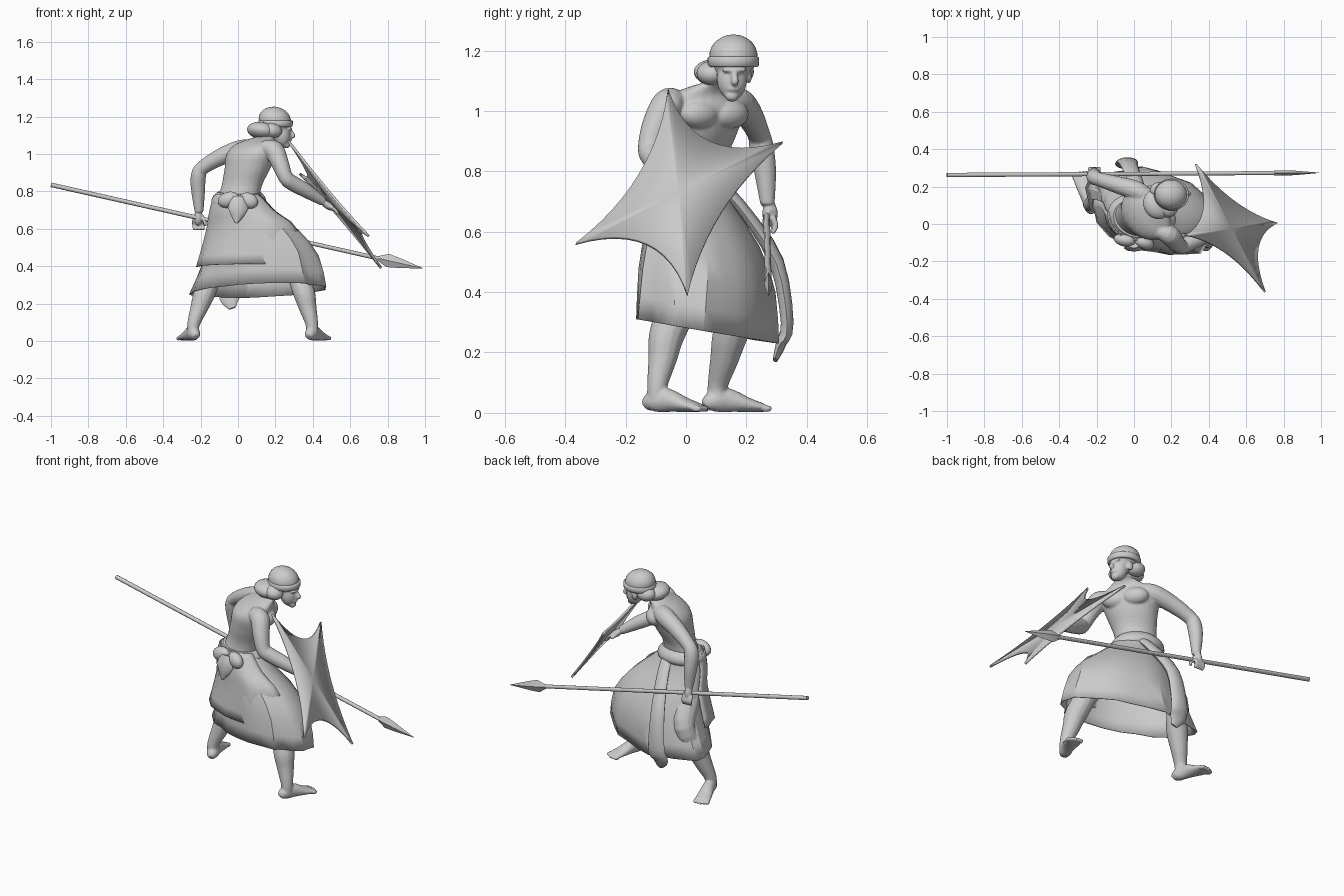
import bpy, bmesh, math, random
from mathutils import Vector, Matrix

if "Cube" in bpy.data.objects:
    bpy.data.objects.remove(bpy.data.objects["Cube"])

random.seed(4)
V = Vector


def interp(rows, steps):
    """Catmull-Rom through rows of numbers."""
    if steps < 2:
        return [list(r) for r in rows]
    out, n = [], len(rows)
    for i in range(n - 1):
        p = [rows[max(i - 1, 0)], rows[i], rows[i + 1], rows[min(i + 2, n - 1)]]
        for s in range(steps):
            t = s / steps
            out.append([0.5 * (2 * b + (c - a) * t + (2 * a - 5 * b + 4 * c - d) * t * t
                               + (3 * b - a - 3 * c + d) * t ** 3) for a, b, c, d in zip(*p)])
    return out + [list(rows[-1])]


def bridge(bm, rings, closed=True, caps=True):
    rings = [[bm.verts.new(c) for c in r] for r in rings]
    n = len(rings[0])
    for r0, r1 in zip(rings, rings[1:]):
        for i in range(n if closed else n - 1):
            j = (i + 1) % n
            bm.faces.new((r0[i], r0[j], r1[j], r1[i]))
    if caps:
        bm.faces.new(rings[0][::-1])
        bm.faces.new(rings[-1])


def tube(bm, rows, ref=(0, 1, 0), n=14, steps=4):
    """rows: x, y, z, half width, half height."""
    rows = interp(rows, steps)
    pts = [V(r[:3]) for r in rows]
    rings = []
    for i, r in enumerate(rows):
        t = (pts[min(i + 1, len(pts) - 1)] - pts[max(i - 1, 0)]).normalized()
        u = t.cross(V(ref)).normalized()
        v = t.cross(u)
        rings.append([pts[i] + u * r[3] * math.cos(2 * math.pi * k / n)
                      + v * r[4] * math.sin(2 * math.pi * k / n) for k in range(n)])
    bridge(bm, rings)


def limb(bm, *rows, ref=(0, 1, 0)):
    tube(bm, [(*r, r[3]) for r in rows], ref)


def loft(bm, rows, n=24, steps=4, arc=None, caps=True, ripple=0.0):
    """rows: cx, cy, z, radius a, radius b, turn in degrees, z tilt along y."""
    rows = interp(rows, steps)
    fold = [random.uniform(-1, 1) * ripple for _ in range(n)]
    a0, a1 = arc or (0, 360)
    div = n - 1 if arc else n
    rings = []
    for q, (cx, cy, z, a, b, rot, tilt) in enumerate(rows):
        ring = []
        for k in range(n):
            ang = math.radians(a0 + (a1 - a0) * k / div)
            f = 1 + fold[k] * q / len(rows)
            p = Matrix.Rotation(math.radians(rot), 3, 'Z') @ V((a * f * math.cos(ang), b * f * math.sin(ang), 0))
            ring.append(V((cx + p.x, cy + p.y, z + tilt * p.y)))
        rings.append(ring)
    bridge(bm, rings, arc is None, caps)


def ball(bm, c, r, turn=0, tilt=0, seg=24):
    m = (Matrix.Translation(c) @ Matrix.Rotation(math.radians(turn), 4, 'Z')
         @ Matrix.Rotation(math.radians(tilt), 4, 'Y') @ Matrix.Diagonal((*r, 1)))
    bmesh.ops.create_uvsphere(bm, u_segments=seg, v_segments=seg // 2, radius=1, matrix=m)


def finish(bm, name, angle=40):
    bmesh.ops.recalc_face_normals(bm, faces=bm.faces)
    me = bpy.data.meshes.new(name)
    bm.to_mesh(me)
    bm.free()
    ob = bpy.data.objects.new(name, me)
    bpy.context.collection.objects.link(ob)
    bpy.ops.object.select_all(action='DESELECT')
    ob.select_set(True)
    bpy.context.view_layer.objects.active = ob
    bpy.ops.object.shade_smooth_by_angle(angle=math.radians(angle))
    return ob


# Body: twisted torso and neck, leaning toward +x
bm = bmesh.new()
loft(bm, [(0, .03, .62, .12, .10, -20, 0), (0, .03, .74, .118, .095, -22, 0),
          (.02, .035, .83, .115, .088, -32, 0), (.05, .045, .92, .135, .108, -45, 0),
          (.07, .055, 1.0, .155, .115, -52, 0), (.09, .065, 1.05, .14, .085, -55, 0),
          (.125, .085, 1.08, .08, .06, -55, 0), (.16, .11, 1.10, .045, .045, -55, 0),
          (.195, .135, 1.15, .04, .042, -55, 0)])
for c in ((.165, .045, .99), (.11, .14, .99)):      # chest muscles
    ball(bm, c, (.05, .075, .05), 35)
# Shield arm
limb(bm, (.13, -.035, 1.03, .04), (.19, -.06, 1.02, .054), (.225, -.1, .95, .047),
     (.255, -.12, .875, .04), (.29, -.105, .845, .042), (.37, -.07, .80, .038), (.455, -.03, .745, .024))
# Spear arm
limb(bm, (.09, .13, 1.03, .04), (.02, .175, 1.025, .052), (-.09, .21, .985, .046),
     (-.19, .24, .925, .038), (-.212, .25, .88, .041), (-.213, .262, .80, .037), (-.208, .27, .69, .024),
     ref=(.5, 1, .3))
# Hands with fingers
ball(bm, (-.213, .278, .66), (.022, .026, .042))
ball(bm, (.48, -.022, .725), (.042, .028, .02), 10, 35)
for k in range(4):
    x = -.236 + .016 * k
    limb(bm, (x, .285, .65, .011), (x, .297, .62, .010), (x + .004, .285, .595, .008))
    y = -.045 + .015 * k
    limb(bm, (.495, y, .72, .010), (.525, y + .003, .695, .009), (.535, y + .005, .675, .008))
limb(bm, (-.195, .275, .67, .011), (-.178, .262, .64, .010), (-.175, .262, .615, .008))
limb(bm, (.47, -.005, .725, .010), (.49, .02, .705, .009))
# Legs and feet
for hip, knee, calf, ankle, toe in (
        ((.06, .01, .65), (.30, .0, .40), (.35, -.06, .27), (.395, -.095, .09), (.458, .055)),
        ((-.05, .04, .65), (-.13, .2, .40), (-.175, .15, .27), (-.238, .105, .09), (-.287, .265))):
    limb(bm, (*hip, .085), (*((V(hip) + V(knee)) / 2), .082), (*knee, .062), (*calf, .06),
         (*((V(calf) + V(ankle)) / 2), .048), (*ankle, .034), (ankle[0], ankle[1], .035, .034), ref=(.1, 1, 0))
    a, t = V((ankle[0], ankle[1], 0)), V((*toe, 0))
    d = (t - a).normalized()
    side = V((d.y, -d.x, 0))
    rows = []
    for s, w, h in ((-.26, .018, .018), (-.12, .032, .034), (.2, .034, .040), (.6, .042, .025), (.92, .046, .015)):
        p = a + (t - a) * s
        rows.append((p.x, p.y, h + .002, w, h))
    tube(bm, rows, (0, 0, 1))
    for k in range(5):
        p = t + side * (k - 2) * .018 - d * .004 * abs(k - 2)
        ball(bm, (p.x, p.y, .014), (.02, .011, .012), math.degrees(math.atan2(d.y, d.x)), 0, 12)
# Head: skull, jaw, brow, nose, lips, chin, ear
ball(bm, (.205, .155, 1.165), (.075, .068, .07))
ball(bm, (.232, .152, 1.105), (.048, .05, .07), 5, -12)
ball(bm, (.258, .152, 1.05), (.022, .024, .02))
ball(bm, (.272, .16, 1.135), (.016, .042, .010), 8)
limb(bm, (.275, .16, 1.132, .008), (.289, .162, 1.11, .011), (.294, .162, 1.097, .013), (.278, .16, 1.09, .01))
ball(bm, (.277, .158, 1.072), (.010, .02, .008), 6)
for y in (.102, .208):
    ball(bm, (.20, y, 1.115), (.018, .010, .026))
body = finish(bm, "body")
m = body.modifiers.new("blend", 'REMESH')
m.mode, m.voxel_size, m.use_smooth_shade = 'VOXEL', .0055, True
m = body.modifiers.new("soften", 'SMOOTH')
m.factor, m.iterations = .5, 4

# Cap and its band
bm = bmesh.new()
ball(bm, (.197, .157, 1.182), (.087, .08, .07), 0, 12, 32)
finish(bm, "cap")
bm = bmesh.new()
loft(bm, [(.2, .157, 1.145, .084, .076, 0, 0), (.2, .157, 1.15, .092, .084, 0, 0),
          (.2, .157, 1.175, .093, .085, 0, 0), (.2, .157, 1.18, .086, .078, 0, 0)], 32, 2)
finish(bm, "cap_band")
# Hair spilling out behind the band
bm = bmesh.new()
ball(bm, (.125, .105, 1.125), (.075, .082, .046), 35, 10)
ball(bm, (.18, .085, 1.125), (.055, .05, .04), 0, 8)
ball(bm, (.14, .18, 1.13), (.055, .045, .04), 0, 8)
finish(bm, "hair")

# Skirt, flared over the wide stance
sk = [(0, .03, .78, .125, .105, -18, -.05), (.03, .03, .69, .18, .13, -18, -.1),
      (.085, .055, .58, .255, .175, -18, -.15), (.125, .07, .44, .325, .205, -18, -.17),
      (.11, .072, .27, .385, .205, -18, -.17)]
bm = bmesh.new()
loft(bm, sk, 26, 2, None, False, .07)
ob = finish(bm, "skirt", 28)
ob.modifiers.new("cloth", 'SOLIDIFY').thickness = .006
# Shorter wrap hanging over the back
bm = bmesh.new()
back = [(r[0], r[1], r[2], r[3] + .008, r[4] + .010, r[5], r[6]) for r in sk[:3]]
loft(bm, back + [(.06, .06, .40, .285, .205, -18, -.06)], 16, 3, (185, 350), False, .04)
ob = finish(bm, "back_wrap", 28)
ob.modifiers.new("cloth", 'SOLIDIFY').thickness = .006

# Rolled belt
bm = bmesh.new()
loft(bm, [(.005, .03, .715, .13, .11, -20, .1), (.005, .03, .735, .148, .126, -20, .1),
          (.005, .03, .765, .146, .122, -20, .1), (.008, .03, .795, .12, .098, -20, .1)], 28, 3)
finish(bm, "belt")
# Knot at the back of the belt
bm = bmesh.new()
ball(bm, (-.05, -.085, .755), (.06, .035, .042), -10, -15)
ball(bm, (.055, -.10, .75), (.055, .035, .042), -20, 20)
tube(bm, [(0, -.11, .77, .03, .02), (.0, -.128, .71, .055, .02), (-.01, -.13, .63, .008, .012)], n=8, steps=2)
finish(bm, "belt_knot")
# Sash tail hanging in front
bm = bmesh.new()
tube(bm, [(.04, .13, .74, .035, .02), (.02, .2, .66, .04, .02), (-.02, .3, .50, .045, .025),
          (-.035, .335, .30, .055, .022), (-.045, .315, .23, .055, .018), (-.03, .295, .175, .02, .008)], n=10, steps=3)
finish(bm, "sash_tail")

# Shield: four-pointed plate with concave edges
corners = [V((.27, -.06, 1.07)), V((.33, .32, .895)), V((.765, .005, .39)), V((.70, -.365, .56))]
mid = sum(corners, V()) / 4
bm = bmesh.new()
edge = []
for i, pull in enumerate((.68, .48, .66, .6)):
    a, b = corners[i], corners[(i + 1) % 4]
    c = ((a + b) / 2).lerp(mid, pull)
    edge += [bm.verts.new(a * (1 - t) ** 2 + c * 2 * t * (1 - t) + b * t * t) for t in [k / 12 for k in range(12)]]
hub = bm.verts.new(mid)
for i in range(len(edge)):
    bm.faces.new((edge[i], edge[(i + 1) % len(edge)], hub))
ob = finish(bm, "shield", 30)
m = ob.modifiers.new("plate", 'SOLIDIFY')
m.thickness, m.offset = .013, 0


# Spear: shaft and flat diamond head
def on_spear(x):
    return (x, .262 + .006 * (x + 1), .835 - .2247 * (x + 1))


bm = bmesh.new()
tube(bm, [(*on_spear(-1), .012, .012), (*on_spear(.79), .011, .011)], n=10, steps=1)
finish(bm, "spear_shaft")
bm = bmesh.new()
tube(bm, [(*on_spear(x), w, h) for x, w, h in
          ((.75, .013, .013), (.80, .036, .014), (.86, .027, .012), (.99, .001, .001))], n=4, steps=1)
finish(bm, "spear_head", 20)
